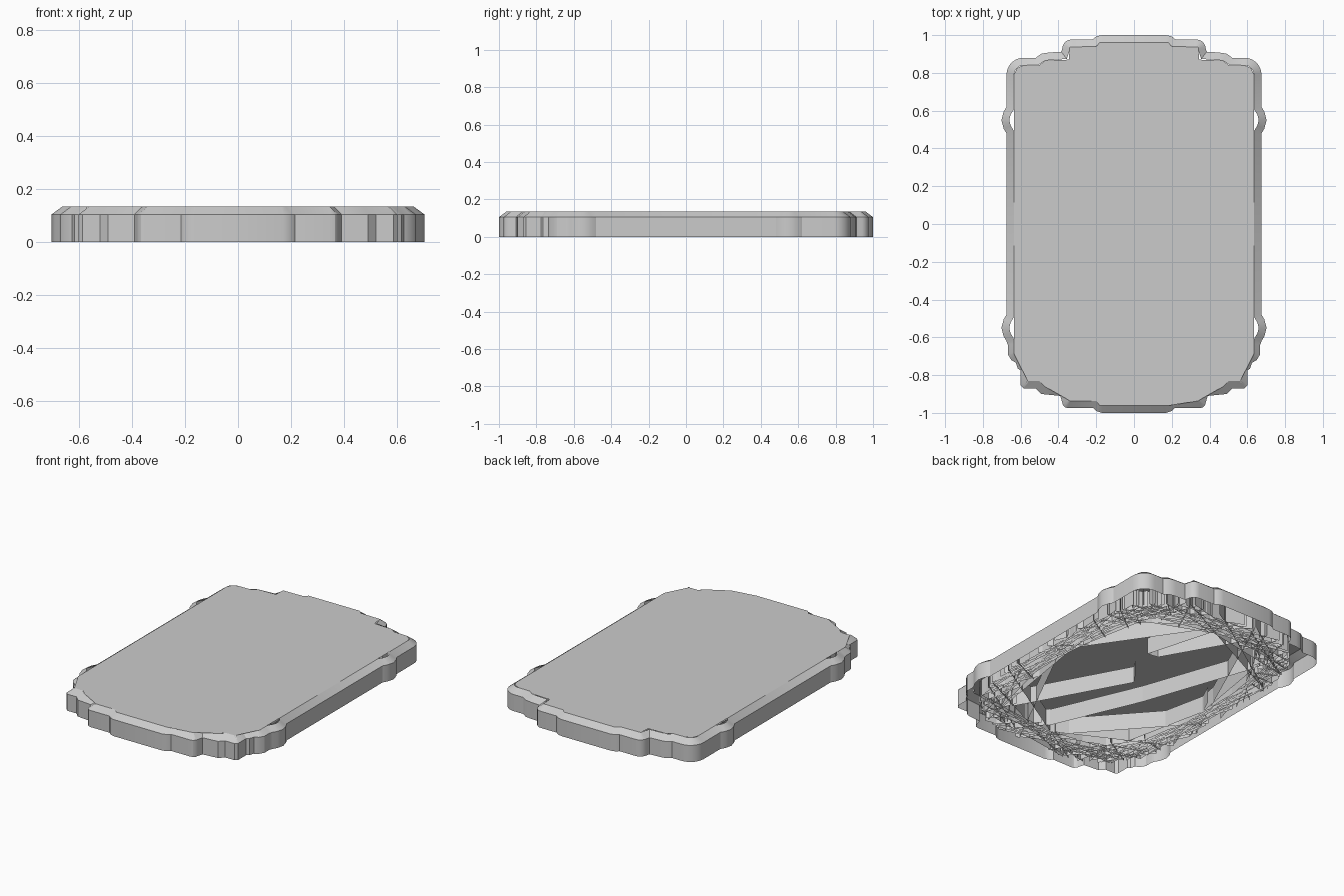
import bpy, bmesh, math, random
from mathutils import Vector

if "Cube" in bpy.data.objects:
    bpy.data.objects.remove(bpy.data.objects["Cube"])

H, BEV_Z, INSET = 0.135, 0.105, 0.04
random.seed(4)


def arc(cx, cy, r, a0, a1, n=5):
    return [(cx + r * math.cos(math.radians(a0 + (a1 - a0) * i / n)),
             cy + r * math.sin(math.radians(a0 + (a1 - a0) * i / n))) for i in range(n + 1)]


def bump(y):
    return [(0.675, y + 0.07), (0.69, y + 0.045), (0.702, y), (0.69, y - 0.045), (0.675, y - 0.07)]


def mirrored(half):
    return half + [(-x, y) for x, y in reversed(half)]


def make_object(name, bm):
    me = bpy.data.meshes.new(name)
    bm.to_mesh(me)
    bm.free()
    ob = bpy.data.objects.new(name, me)
    bpy.context.collection.objects.link(ob)
    return ob


# right half of the outline, from the back centre to the front centre
half = [(0.17, 1.0), (0.2, 0.993), (0.22, 0.977)]
half += arc(0.33, 0.927, 0.05, 90, 0) + [(0.385, 0.912), (0.45, 0.908), (0.49, 0.902), (0.52, 0.88)]
half += arc(0.585, 0.79, 0.09, 90, 0, 7) + bump(0.55) + bump(-0.55)
half += [(0.668, -0.64), (0.668, -0.69), (0.65, -0.72), (0.625, -0.735), (0.615, -0.765), (0.6, -0.775)]
half += [(0.6, -0.855), (0.585, -0.87), (0.52, -0.87), (0.49, -0.9), (0.39, -0.91)]
half += arc(0.35, -0.945, 0.03, 0, -90, 3) + [(0.215, -0.975), (0.2, -0.99), (0.17, -1.0)]
outline = mirrored(half)


def inset(pts, d):
    out, n = [], len(pts)
    for i in range(n):
        p, a, b = Vector(pts[i]), Vector(pts[i - 1]), Vector(pts[(i + 1) % n])
        e, f = (p - a).normalized(), (b - p).normalized()
        inward = Vector((e.y, -e.x))
        m = (inward + Vector((f.y, -f.x))).normalized()
        out.append(p + m * d / max(0.75, m.dot(inward)))
    return out


# plate shell: upright side and chamfered rim, open below
bm = bmesh.new()
rings = [[bm.verts.new((p[0], p[1], z)) for p in loop]
         for loop, z in ((outline, 0), (outline, BEV_Z), (inset(outline, INSET), H))]
n = len(outline)
for lo, hi in zip(rings, rings[1:]):
    for i in range(n):
        j = (i + 1) % n
        bm.faces.new((lo[j], lo[i], hi[i], hi[j]))
shell = make_object("plate_rim", bm)
bpy.context.view_layer.objects.active = shell
shell.select_set(True)
bpy.ops.object.shade_smooth_by_angle(angle=math.radians(30))

# flat top panel with stepped corners
top_half = [(0.18, 0.962), (0.2, 0.94), (0.34, 0.937), (0.345, 0.87), (0.47, 0.865), (0.5, 0.842),
            (0.585, 0.84), (0.62, 0.825), (0.635, 0.79), (0.635, -0.69), (0.6, -0.7), (0.565, -0.745),
            (0.562, -0.832), (0.5, -0.832), (0.47, -0.862), (0.35, -0.87), (0.338, -0.937),
            (0.2, -0.937), (0.18, -0.962)]
bm = bmesh.new()
top = bm.faces.new([bm.verts.new((x, y, H)) for x, y in reversed(mirrored(top_half))])
bmesh.ops.triangulate(bm, faces=[top])
make_object("top_panel", bm)


def wall(bm, path, z0, z1):
    lo = [bm.verts.new((x, y, z0)) for x, y in path]
    hi = [bm.verts.new((x, y, z1)) for x, y in path]
    for i in range(len(path) - 1):
        bm.faces.new((lo[i], lo[i + 1], hi[i + 1], hi[i]))


def oval(t, s=1.0):
    c, q = math.cos(t), math.sin(t)
    return (s * 0.66 * math.copysign(abs(c) ** 0.6, c), s * 0.93 * math.copysign(abs(q) ** 0.6, q))


# tangled ring of thin upright walls under the plate
bm = bmesh.new()
for span, count, smin in ((0.3, 30, 0.75), (0.6, 34, 0.8), (0.95, 34, 0.88), (1.3, 30, 0.92), (1.6, 20, 0.95)):
    for i in range(count):
        t = 2 * math.pi * i / count + random.uniform(-0.1, 0.1)
        wall(bm, [oval(t, random.uniform(smin, 1.0)), oval(t + span, random.uniform(smin, 1.0))], 0.0, BEV_Z)
# short cross walls tying the ring together
for i in range(50):
    t = 2 * math.pi * i / 50
    wall(bm, [oval(t, 0.98), oval(t + random.uniform(-0.25, 0.25), random.uniform(0.7, 0.85))], 0.0, BEV_Z)
make_object("underside_lattice", bm)

# long slanting ribs across the open middle
bm = bmesh.new()
for path in ([(0.36, -0.66), (0.0, 0.0), (0.04, 0.06)],
             [(0.06, -0.7), (-0.18, -0.14), (-0.42, 0.55)],
             [(0.08, 0.31), (-0.2, 0.8)],
             [(0.08, 0.31), (0.15, 0.3), (0.02, 0.75)]):
    wall(bm, path, 0.0, BEV_Z)
make_object("underside_ribs", bm)
